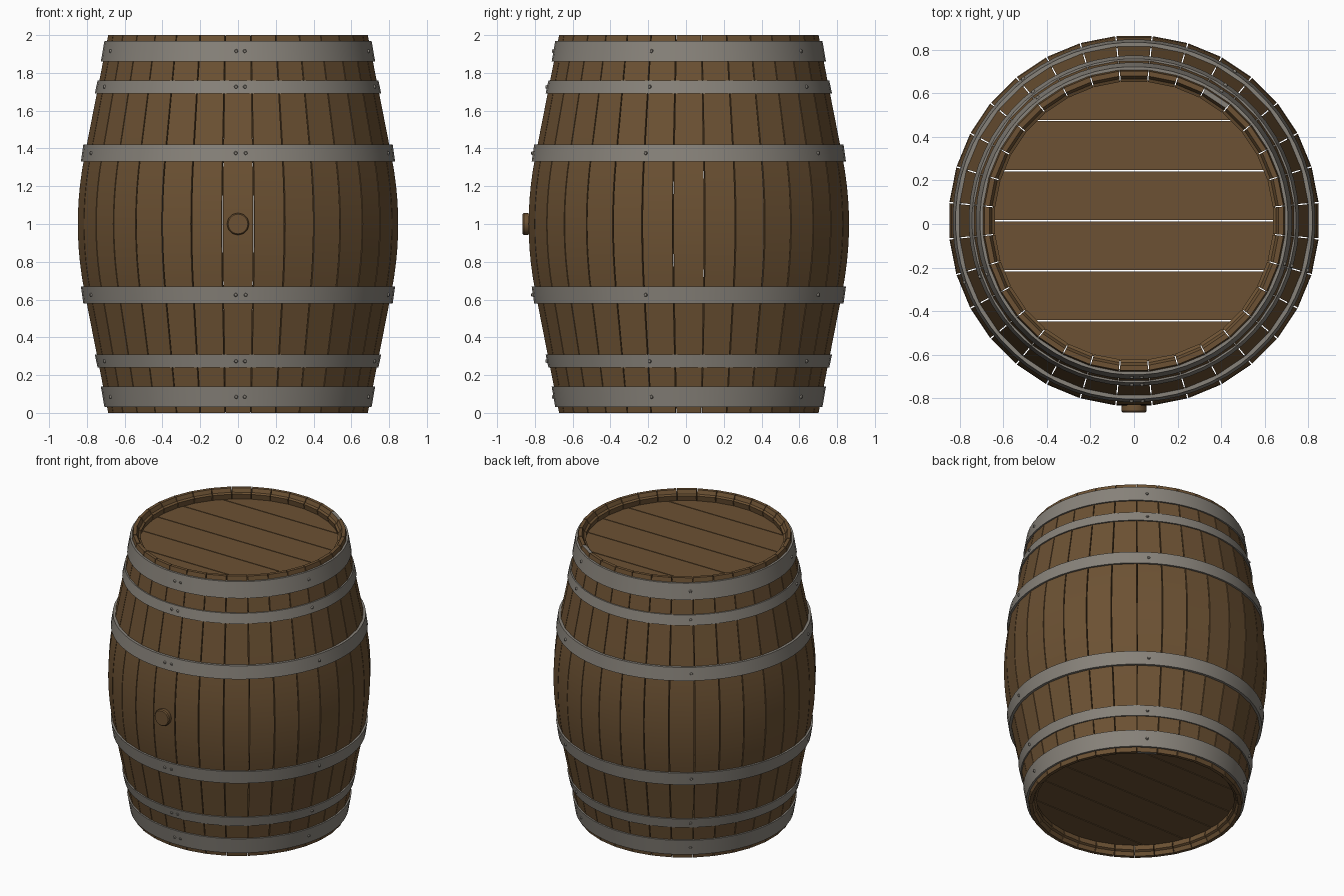
import bpy, bmesh, math
from mathutils import Vector, Matrix

if "Cube" in bpy.data.objects:
    bpy.data.objects.remove(bpy.data.objects["Cube"])

CY = 0.015          # barrel axis sits slightly behind the origin
N = 32              # staves


def material(name, col):
    m = bpy.data.materials.new(name)
    m.diffuse_color = (*col, 1)
    m.use_nodes = True
    m.node_tree.nodes["Principled BSDF"].inputs["Base Color"].default_value = m.diffuse_color
    return m


WOOD = material("oak wood", (0.150, 0.083, 0.033))
IRON = material("hoop iron", (0.245, 0.225, 0.195))


def finish(name, bm, mats, angle=25):
    bmesh.ops.recalc_face_normals(bm, faces=bm.faces)
    me = bpy.data.meshes.new(name)
    bm.to_mesh(me)
    bm.free()
    for m in mats:
        me.materials.append(m)
    ob = bpy.data.objects.new(name, me)
    bpy.context.collection.objects.link(ob)
    bpy.ops.object.select_all(action='DESELECT')
    ob.select_set(True)
    bpy.context.view_layer.objects.active = ob
    bpy.ops.object.shade_smooth_by_angle(angle=math.radians(angle))
    return ob


def outer(z):
    """Barrel outline: straight ends, rounded belly."""
    d = abs(z - 1)
    if d > 0.36:
        return 0.816 - (d - 0.36) / 0.64 * 0.126
    return 0.852 - 0.036 * (d / 0.36) ** 2


def inner(z):
    """Inside of the staves, chamfered at the rims."""
    d = 1 - abs(z - 1)
    if d < 0.001:
        return 0.667
    if d < 0.03:
        return 0.655
    return min(outer(z) - 0.05, 0.64 + max(0, d - 0.03) * 0.2)


def polar(r, a, z):
    return Vector((r * math.cos(a), CY + r * math.sin(a), z))


# Staves
half = [0, 0.025, 0.032, 0.1, 0.2, 0.35, 0.5, 0.64, 0.72, 0.8, 0.87, 0.94]
levels = half + [1] + [2 - z for z in reversed(half)]
bm = bmesh.new()
for i in range(N):
    mid = 2 * math.pi * i / N
    h = math.pi / N - 0.0035
    rings = []
    for z in levels:
        ro, ri = outer(z), inner(z)
        rings.append([bm.verts.new(polar(r, mid + s * h, z))
                      for r, s in ((ro, -1), (ro, 1), (ri, 1), (ri, -1))])
    for a, b in zip(rings, rings[1:]):
        for k in range(4):
            bm.faces.new((a[k], a[(k + 1) % 4], b[(k + 1) % 4], b[k]))
    for ring in (rings[0], rings[-1]):
        f = bm.faces.new(ring)
        f.material_index = 1 if i == 5 else 0     # one grey stave end
finish("staves", bm, [WOOD, IRON])

# Planked heads, recessed at both ends
R, W, GAP = 0.65, 0.23, 0.003
for name, z0, z1 in (("top_head", 1.89, 1.93), ("bottom_head", 0.07, 0.11)):
    bm = bmesh.new()
    for i in range(6):
        ya = max((i - 3) * W + GAP, -R + 0.001)
        yb = min((i - 2) * W - GAP, R - 0.001)
        ys = [ya + (yb - ya) * k / 10 for k in range(11)]
        pts = [(math.sqrt(R * R - y * y), y) for y in ys]
        pts += [(-x, y) for x, y in reversed(pts)]
        face = bm.faces.new([bm.verts.new((x, y + CY, z0)) for x, y in pts])
        ext = bmesh.ops.extrude_face_region(bm, geom=[face], use_keep_orig=True)
        vs = [v for v in ext["geom"] if isinstance(v, bmesh.types.BMVert)]
        bmesh.ops.translate(bm, verts=vs, vec=(0, 0, z1 - z0))
    finish(name, bm, [WOOD])

# Iron hoops: (name, near z, far z, radius at near z, radius at far z) for the top half
hoops = [("belly", 1.33, 1.42, 0.833, 0.820),
         ("quarter", 1.692, 1.76, 0.759, 0.744),
         ("end", 1.86, 1.97, 0.727, 0.708)]
SEG = 64
rivet_angles = [-90.8, -87.2, -16, 56, 128, 200]
for hname, za, zb, ra, rb in hoops:
    for side, flip in (("upper", False), ("lower", True)):
        fz = (lambda z: 2 - z) if flip else (lambda z: z)
        bm = bmesh.new()
        prof = [(ra, za), (rb, zb), (rb - 0.022, zb), (ra - 0.022, za)]
        cols = [[bm.verts.new(polar(r, 2 * math.pi * (k + 0.5) / SEG, fz(z)))
                 for r, z in prof] for k in range(SEG)]
        for k in range(SEG):
            a, b = cols[k], cols[(k + 1) % SEG]
            for j in range(4):
                bm.faces.new((a[j], b[j], b[(j + 1) % 4], a[(j + 1) % 4]))
        finish(f"{side}_{hname}_hoop", bm, [IRON])

        # Rivets around the hoop
        bm = bmesh.new()
        zm, rm = (za + zb) / 2, (ra + rb) / 2
        for deg in rivet_angles:
            a = math.radians(deg)
            rot = Vector((math.cos(a), math.sin(a), 0)).to_track_quat('Z', 'Y')
            bmesh.ops.create_cone(
                bm, cap_ends=True, segments=10, radius1=0.011, radius2=0.007,
                depth=0.012,
                matrix=Matrix.Translation(polar(rm + 0.002, a, fz(zm))) @ rot.to_matrix().to_4x4())
        finish(f"{side}_{hname}_rivets", bm, [IRON])

# Bung on the front of the belly
bm = bmesh.new()
prof = [(0.050, -0.79), (0.058, -0.845), (0.058, -0.858), (0.052, -0.865)]
rings = [[bm.verts.new((r * math.cos(2 * math.pi * k / 24), y,
                        1 + r * math.sin(2 * math.pi * k / 24)))
          for k in range(24)] for r, y in prof]
for a, b in zip(rings, rings[1:]):
    for k in range(24):
        bm.faces.new((a[k], a[(k + 1) % 24], b[(k + 1) % 24], b[k]))
bm.faces.new(rings[0])
bm.faces.new(rings[-1])
finish("bung", bm, [WOOD])
